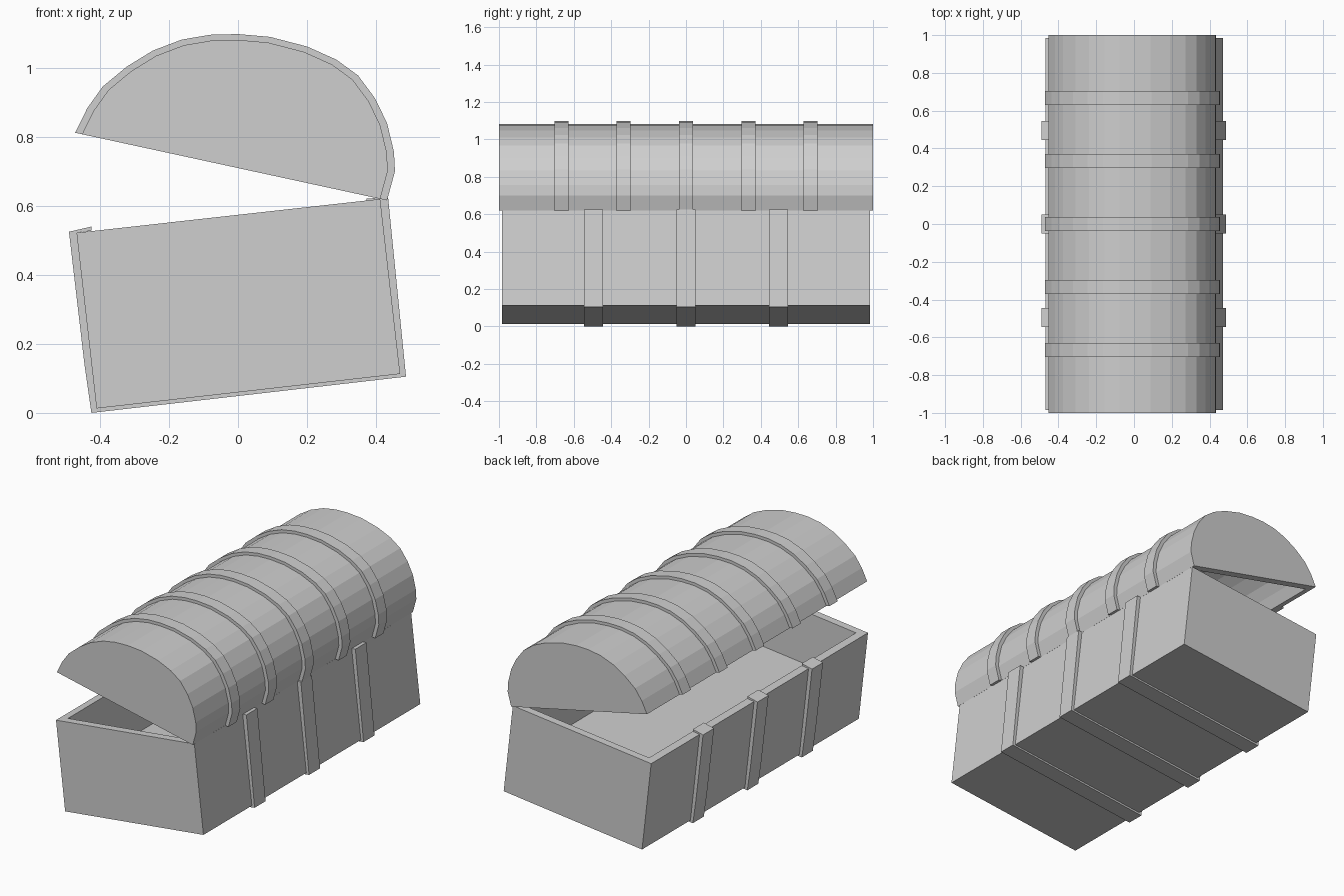
import bpy, bmesh

if "Cube" in bpy.data.objects:
    bpy.data.objects.remove(bpy.data.objects["Cube"])

grey = bpy.data.materials.new("plain_grey")
grey.diffuse_color = (0.62, 0.62, 0.62, 1)
grey.use_nodes = True
grey.node_tree.nodes["Principled BSDF"].inputs["Base Color"].default_value = grey.diffuse_color


def finish(bm, name):
    bmesh.ops.recalc_face_normals(bm, faces=bm.faces)
    me = bpy.data.meshes.new(name)
    bm.to_mesh(me)
    bm.free()
    me.materials.append(grey)
    ob = bpy.data.objects.new(name, me)
    bpy.context.collection.objects.link(ob)
    return ob


def row(bm, pts, y):
    return [bm.verts.new((x, y, z)) for x, z in pts]


def strip(bm, a, b):
    for i in range(len(a) - 1):
        bm.faces.new((a[i], a[i + 1], b[i + 1], b[i]))


def shell(name, outer, inner, y_out, y_in):
    """Hollow trough: open outer profile, smaller inner profile, flat rim."""
    bm = bmesh.new()
    o0, o1 = row(bm, outer, -y_out), row(bm, outer, y_out)
    i0, i1 = row(bm, inner, -y_in), row(bm, inner, y_in)
    strip(bm, o0, o1)
    strip(bm, i1, i0)
    for r in (o0, o1, i0, i1):
        bm.faces.new(r)
    rim_o = [o0[0], o0[-1], o1[-1], o1[0]]
    rim_i = [i0[0], i0[-1], i1[-1], i1[0]]
    for k in range(4):
        n = (k + 1) % 4
        bm.faces.new((rim_o[k], rim_o[n], rim_i[n], rim_i[k]))
    return finish(bm, name)


def band(name, outer, inner, y, width):
    """Strap of given width between two matching profiles."""
    bm = bmesh.new()
    rows = [row(bm, p, y + s * width / 2)
            for p, s in ((outer, -1), (outer, 1), (inner, 1), (inner, -1))]
    for k in range(4):
        strip(bm, rows[k], rows[(k + 1) % 4])
    for e in (0, -1):
        bm.faces.new([r[e] for r in rows])
    return finish(bm, name)


def scaled(pts, s, c=(-0.02, 0.714)):
    return [(c[0] + (x - c[0]) * s, c[1] + (z - c[1]) * s) for x, z in pts]


# Tilted box with a raised inner floor
box_out = [(-0.468, 0.522), (-0.41, 0.013), (0.47, 0.113), (0.412, 0.62)]
box_in = [(-0.423, 0.527), (-0.39, 0.229), (0.40, 0.317), (0.367, 0.615)]
shell("chest_box", box_out, box_in, 0.985, 0.94)

# Straps around the box, folded over the rim at both ends
strap_out = [(-0.425, 0.54), (-0.49, 0.525), (-0.445, 0.14), (-0.425, 0.0),
             (0.487, 0.105), (0.435, 0.625), (0.372, 0.621)]
strap_in = [(-0.425, 0.528), (-0.468, 0.522), (-0.424, 0.14), (-0.41, 0.013),
            (0.47, 0.113), (0.412, 0.62), (0.372, 0.615)]
for i, y in enumerate((-0.495, 0, 0.495)):
    band(f"box_strap_{i + 1}", strap_out, strap_in, y, 0.1)

# Hollow rounded lid, slightly open
dome = [(-0.472, 0.812), (-0.437, 0.883), (-0.392, 0.946), (-0.322, 1.004),
        (-0.247, 1.05), (-0.163, 1.082), (-0.08, 1.096), (0, 1.098),
        (0.092, 1.09), (0.20, 1.062), (0.285, 1.024), (0.348, 0.978),
        (0.397, 0.912), (0.432, 0.84), (0.452, 0.757), (0.455, 0.70),
        (0.432, 0.616)]
lid = scaled(dome, 0.956)
shell("lid", lid, scaled(lid, 0.92), 1.0, 0.955)

# Raised bands over the lid
for i in range(5):
    band(f"lid_band_{i + 1}", dome, lid, (i - 2) / 3, 0.075)
